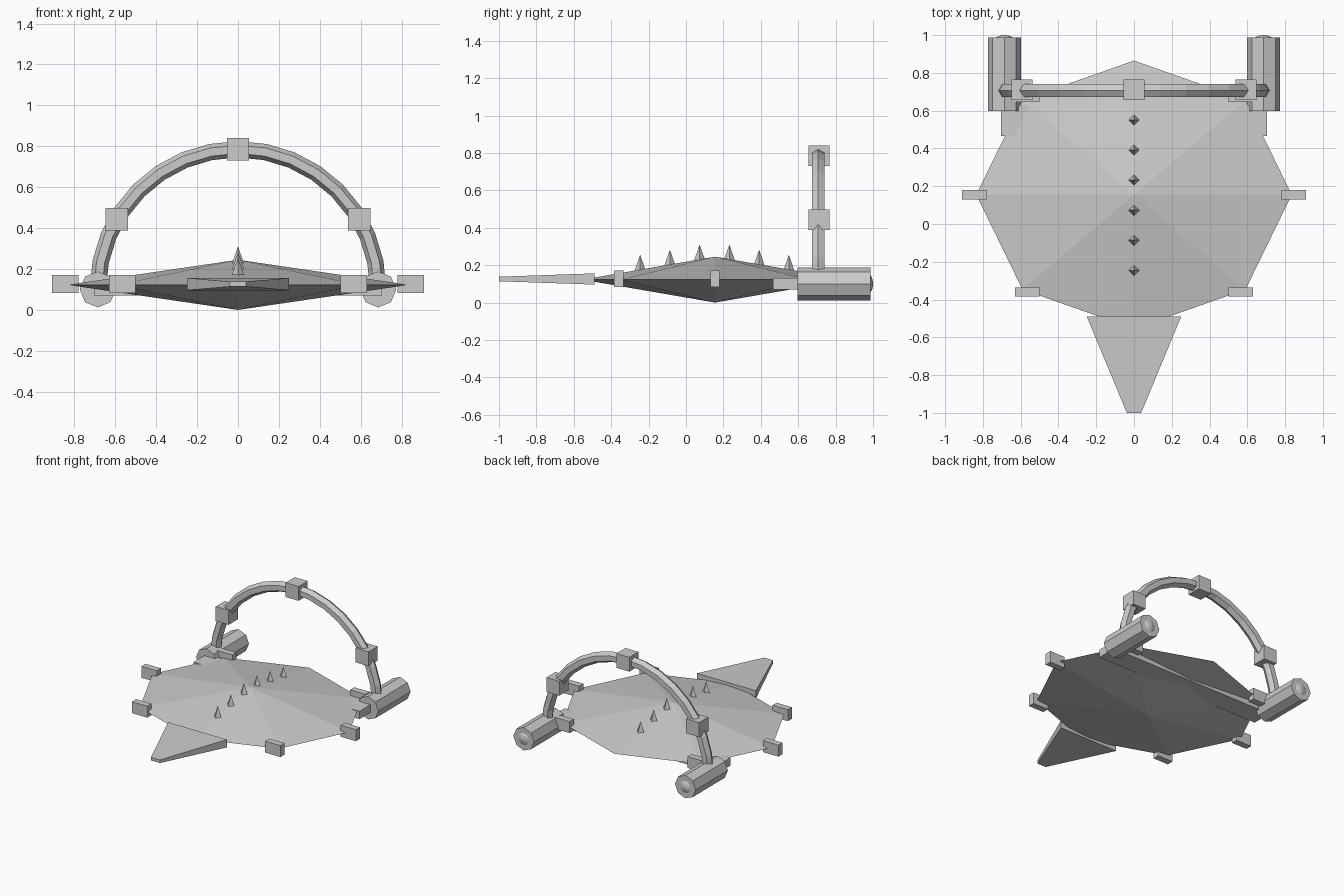
import bpy, bmesh, math
from mathutils import Vector, Matrix

if "Cube" in bpy.data.objects:
    bpy.data.objects.remove(bpy.data.objects["Cube"])


def make(name, verts, faces):
    me = bpy.data.meshes.new(name)
    me.from_pydata(verts, [], faces)
    bm = bmesh.new()
    bm.from_mesh(me)
    bmesh.ops.recalc_face_normals(bm, faces=bm.faces)
    bm.to_mesh(me)
    bm.free()
    ob = bpy.data.objects.new(name, me)
    bpy.context.collection.objects.link(ob)
    return ob


def box(name, loc, size):
    bm = bmesh.new()
    m = Matrix.Translation(loc) @ Matrix.Diagonal((*size, 1))
    bmesh.ops.create_cube(bm, size=1, matrix=m)
    me = bpy.data.meshes.new(name)
    bm.to_mesh(me)
    bm.free()
    ob = bpy.data.objects.new(name, me)
    bpy.context.collection.objects.link(ob)
    return ob


def loft(name, rings):
    # closed tube with capped ends through equal-sized rings
    n = len(rings[0])
    verts = [v for r in rings for v in r]
    faces = [(k * n + i, k * n + (i + 1) % n, (k + 1) * n + (i + 1) % n, (k + 1) * n + i)
             for k in range(len(rings) - 1) for i in range(n)]
    faces += [tuple(range(n)), tuple(range(len(verts) - n, len(verts)))]
    return make(name, verts, faces)


CY, CZ = 0.155, 0.1225

# Body: flattened eight-sided double pyramid
rim = [(0.835 * math.cos(i * math.pi / 4), CY + 0.71 * math.sin(i * math.pi / 4), CZ) for i in range(8)]
make("body", rim + [(0, CY, 0.245), (0, CY, 0.0)],
     [f for i in range(8) for f in ((i, (i + 1) % 8, 8), ((i + 1) % 8, i, 9))])

# Rim blocks
for s in (-1, 1):
    for x, y in ((0.845, 0.155), (0.565, 0.67), (0.565, -0.36)):
        box("rim_block", (s * x, y, 0.127), (0.13, 0.05, 0.088))

# Tapered front snout
def rect(hx, hz, y):
    return [(-hx, y, 0.126 - hz), (hx, y, 0.126 - hz), (hx, y, 0.126 + hz), (-hx, y, 0.126 + hz)]

loft("snout", [rect(0.25, 0.03, -0.49), rect(0.038, 0.012, -1.0)])

# Row of four-sided spikes
for i, tip in enumerate((0.255, 0.282, 0.31, 0.31, 0.282, 0.255)):
    y, r, b = -0.245 + 0.159 * i, 0.03, tip - 0.085
    make("spike", [(r, y, b), (0, y + r, b), (-r, y, b), (0, y - r, b), (0, y, tip)],
         [(0, 1, 4), (1, 2, 4), (2, 3, 4), (3, 0, 4), (3, 2, 1, 0)])

# Cross bar under the rear of the body
box("cross_bar", (0, 0.545, 0.1), (1.41, 0.16, 0.06))

# Rear thrusters with shallow domed nozzles
def ring(x, y, r, n):
    return [(x + r * math.cos(i * math.tau / n), y, 0.1 + r * math.sin(i * math.tau / n)) for i in range(n)]

for s in (-1, 1):
    loft("thruster", [ring(s * 0.686, y, 0.088, 8) for y in (0.597, 0.987)])
    loft("nozzle", [ring(s * 0.686, y, r, 12)
                    for y, r in ((0.975, 0.055), (0.987, 0.046), (0.995, 0.03), (1.0, 0.01))])

# Half-hoop with hexagonal section
R, AY, AZ, SEG = 0.685, 0.707, 0.1, 16
rings = []
for k in range(SEG + 1):
    a = math.pi * k / SEG
    rings.append([((R + 0.04 * math.cos(t)) * math.cos(a), AY + 0.04 * math.sin(t),
                   AZ + (R + 0.04 * math.cos(t)) * math.sin(a))
                  for t in (j * math.pi / 3 for j in range(6))])
loft("arch", rings)

# Cube joints on the arch
for deg in (30, 90, 150):
    a = math.radians(deg)
    box("arch_joint", (R * math.cos(a), 0.711, AZ + R * math.sin(a)), (0.11, 0.11, 0.11))
